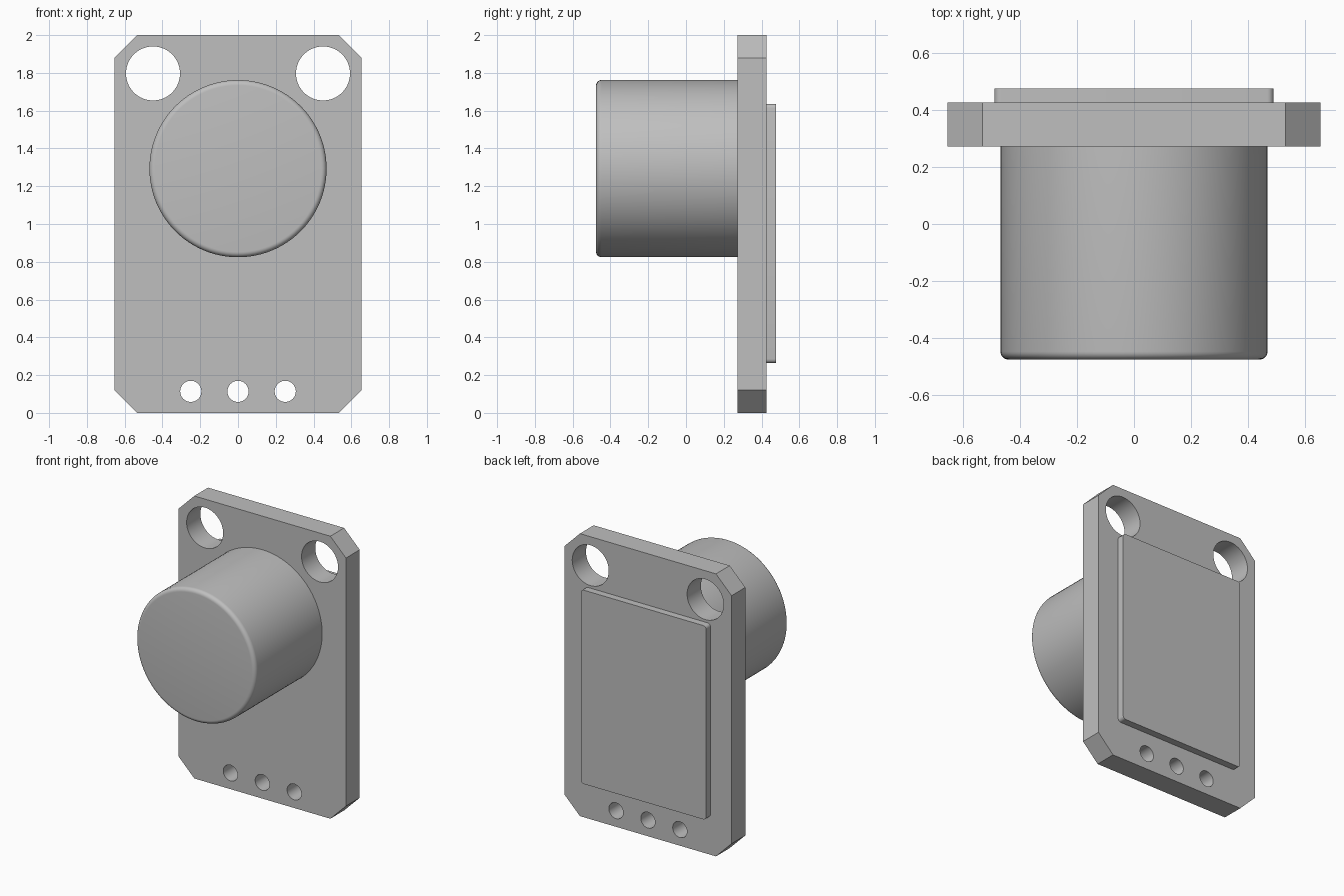
import bpy, bmesh, math
from mathutils import Matrix

if "Cube" in bpy.data.objects:
    bpy.data.objects.remove(bpy.data.objects["Cube"])

grey = bpy.data.materials.new("light_grey")
grey.diffuse_color = (0.52, 0.52, 0.52, 1)
grey.use_nodes = True
grey.node_tree.nodes["Principled BSDF"].inputs["Base Color"].default_value = grey.diffuse_color


def prism(name, outline, y0, y1):
    """Extrude an x-z outline from y0 to y1."""
    bm = bmesh.new()
    face = bm.faces.new([bm.verts.new((x, y0, z)) for x, z in outline])
    ext = bmesh.ops.extrude_face_region(bm, geom=[face])
    verts = [v for v in ext["geom"] if isinstance(v, bmesh.types.BMVert)]
    bmesh.ops.translate(bm, vec=(0, y1 - y0, 0), verts=verts)
    bmesh.ops.recalc_face_normals(bm, faces=bm.faces)
    mesh = bpy.data.meshes.new(name)
    bm.to_mesh(mesh)
    bm.free()
    obj = bpy.data.objects.new(name, mesh)
    bpy.context.collection.objects.link(obj)
    mesh.materials.append(grey)
    return obj


def circle(cx, cz, r, n):
    return [(cx + r * math.cos(2 * math.pi * i / n),
             cz + r * math.sin(2 * math.pi * i / n)) for i in range(n)]


def rounded_rect(w, z0, z1, r, steps=5):
    pts = []
    corners = [(w - r, z1 - r), (-w + r, z1 - r), (-w + r, z0 + r), (w - r, z0 + r)]
    for k, (cx, cz) in enumerate(corners):
        for i in range(steps + 1):
            a = math.pi / 2 * (k + i / steps)
            pts.append((cx + r * math.cos(a), cz + r * math.sin(a)))
    return pts


def smooth(obj, angle=30):
    bpy.ops.object.select_all(action='DESELECT')
    obj.select_set(True)
    bpy.context.view_layer.objects.active = obj
    bpy.ops.object.shade_smooth_by_angle(angle=math.radians(angle))


# Mounting plate with clipped corners
W, C, Y0, Y1 = 0.655, 0.122, 0.272, 0.426
plate = prism("mounting_plate", [
    (W - C, 0), (W, C), (W, 2 - C), (W - C, 2),
    (-W + C, 2), (-W, 2 - C), (-W, C), (-W + C, 0)], Y0, Y1)

# Two mounting holes at the top, three pin holes at the bottom
holes = [(x, 1.797, 0.143, 64) for x in (-0.45, 0.45)]
holes += [(x, 0.114, 0.056, 40) for x in (-0.25, 0, 0.25)]
for x, z, r, n in holes:
    cutter = prism("hole_cutter", circle(x, z, r, n), Y0 - 0.1, Y1 + 0.1)
    mod = plate.modifiers.new("hole", 'BOOLEAN')
    mod.operation = 'DIFFERENCE'
    mod.solver = 'EXACT'
    mod.object = cutter
    bpy.context.view_layer.objects.active = plate
    bpy.ops.object.modifier_apply(modifier=mod.name)
    bpy.data.objects.remove(cutter, do_unlink=True)
smooth(plate)

# Round knob on the front: lathed profile of (radius, y) with a filleted rim
R, FRONT, F, SEG = 0.469, -0.476, 0.028, 96
profile = [(R, Y0)]
for i in range(7):
    a = math.pi / 2 * i / 6
    profile.append((R - F + F * math.cos(a), FRONT + F - F * math.sin(a)))
bm = bmesh.new()
rings = [[bm.verts.new((x, y, z)) for x, z in circle(0, 1.293, r, SEG)]
         for r, y in profile]
for a, b in zip(rings, rings[1:]):
    for i in range(SEG):
        j = (i + 1) % SEG
        bm.faces.new((a[i], a[j], b[j], b[i]))
bm.faces.new(rings[0])
bm.faces.new(rings[-1])
bmesh.ops.recalc_face_normals(bm, faces=bm.faces)
mesh = bpy.data.meshes.new("round_knob")
bm.to_mesh(mesh)
bm.free()
mesh.materials.append(grey)
knob = bpy.data.objects.new("round_knob", mesh)
bpy.context.collection.objects.link(knob)
smooth(knob)

# Raised pad on the back with slightly rounded corners
pad = prism("back_pad", rounded_rect(0.49, 0.264, 1.636, 0.022), Y1, 0.476)
smooth(pad)
